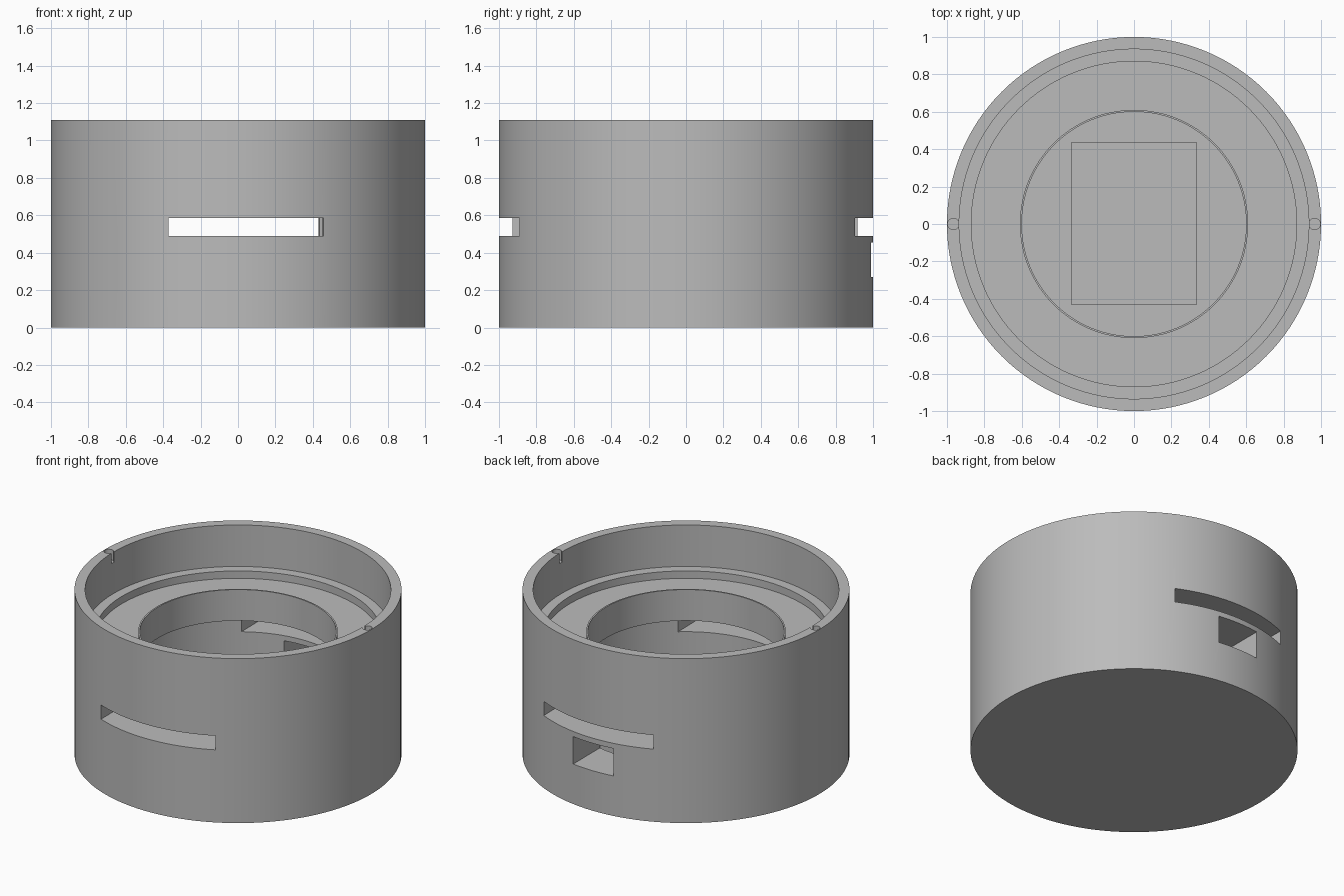
import bpy, bmesh, math
from mathutils import Matrix, Vector

cube = bpy.data.objects.get("Cube")
if cube:
    bpy.data.objects.remove(cube, do_unlink=True)

grey = bpy.data.materials.new("plain grey")
grey.use_nodes = True
COLOUR = (0.5, 0.5, 0.5, 1)
grey.diffuse_color = COLOUR
grey.node_tree.nodes["Principled BSDF"].inputs["Base Color"].default_value = COLOUR


def make_object(name, bm):
    bmesh.ops.recalc_face_normals(bm, faces=bm.faces)
    mesh = bpy.data.meshes.new(name)
    bm.to_mesh(mesh)
    bm.free()
    mesh.materials.append(grey)
    obj = bpy.data.objects.new(name, mesh)
    bpy.context.scene.collection.objects.link(obj)
    return obj


def revolve(name, profile, steps=128):
    bm = bmesh.new()
    verts = [bm.verts.new((r, 0, z)) for r, z in profile]
    edges = [bm.edges.new(pair) for pair in zip(verts, verts[1:])]
    bmesh.ops.spin(bm, geom=verts + edges, cent=(0, 0, 0), axis=(0, 0, 1),
                   angle=math.tau, steps=steps, use_merge=True)
    bmesh.ops.remove_doubles(bm, verts=bm.verts, dist=1e-4)
    return make_object(name, bm)


def box(name, low, high, turn=0):
    low, high = Vector(low), Vector(high)
    bm = bmesh.new()
    bmesh.ops.create_cube(bm, size=1)
    bm.transform(Matrix.Rotation(turn, 4, "Z") @ Matrix.Translation((low + high) / 2)
                 @ Matrix.Diagonal((*(high - low), 1)))
    return make_object(name, bm)


def peg(name, x, radius, low, high):
    bm = bmesh.new()
    bmesh.ops.create_cone(bm, cap_ends=True, segments=24, radius1=radius, radius2=radius,
                          depth=high - low,
                          matrix=Matrix.Translation((x, 0, (low + high) / 2)))
    return make_object(name, bm)


# Round housing: outer wall, stepped top recess, thin lip, central opening, inner chamber
TOP = 1.11
housing = revolve("housing", [
    (0, 0), (1, 0), (1, TOP), (0.935, TOP), (0.935, 0.83), (0.87, 0.83), (0.87, 0.78),
    (0.61, 0.78), (0.61, 0.83), (0.6, 0.83), (0.6, 0.62), (0.72, 0.62), (0.72, 0.1), (0, 0.1)])

# Cutters: through slot, back port, side port, and two small rim notches
cutters = [
    box("slot_cutter", (-0.386, -1.2, 0.49), (0.443, 1.2, 0.585), 0.015),
    box("back_port_cutter", (-0.15, 0.5, 0.27), (0.15, 1.2, 0.455)),
    box("side_port_cutter", (0.5, -0.117, 0.25), (1.2, 0.117, 0.495), math.radians(223.6)),
]
for side in (-1, 1):
    cutters.append(peg("notch_cutter", side * 0.966, 0.03, TOP - 0.07, TOP + 0.1))
    cutters.append(box("notch_mouth_cutter", (side * 0.945 - 0.02, -0.015, TOP - 0.07),
                       (side * 0.945 + 0.02, 0.015, TOP + 0.1)))

for cutter in cutters:
    cutter.hide_render = True
    cut = housing.modifiers.new(cutter.name, "BOOLEAN")
    cut.operation = "DIFFERENCE"
    cut.solver = "EXACT"
    cut.object = cutter

# Bake the cuts and drop the helpers
bpy.context.view_layer.update()
graph = bpy.context.evaluated_depsgraph_get()
cut_mesh = bpy.data.meshes.new_from_object(housing.evaluated_get(graph))
housing.modifiers.clear()
housing.data = cut_mesh
for cutter in cutters:
    bpy.data.objects.remove(cutter, do_unlink=True)

# Low rectangular block on the chamber floor
box("floor_block", (-0.333, -0.433, 0.09), (0.333, 0.438, 0.16))

# Smooth round walls with crisp edges
bpy.ops.object.select_all(action="DESELECT")
housing.select_set(True)
bpy.context.view_layer.objects.active = housing
bpy.ops.object.shade_smooth_by_angle(angle=math.radians(30))
